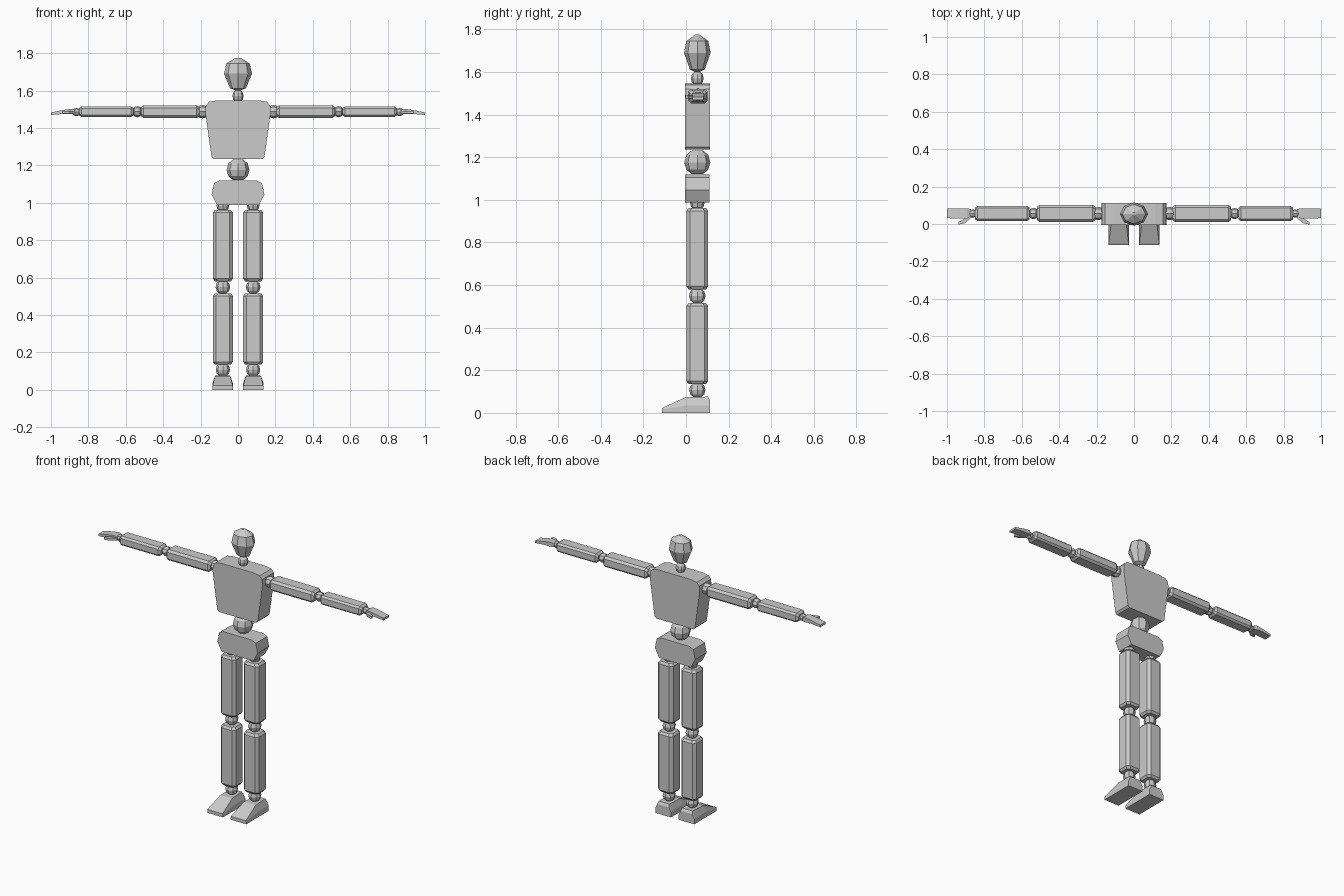
import bpy, bmesh
from math import sin, cos, pi
from mathutils import Vector

if "Cube" in bpy.data.objects:
    bpy.data.objects.remove(bpy.data.objects["Cube"])

CY = 0.053  # depth centre of the body


def loft(name, rings, mirror=False):
    """Skin a list of equal-length point rings, cap both ends."""
    bm = bmesh.new()
    loops = [[bm.verts.new(p) for p in r] for r in rings]
    n = len(rings[0])
    for a, b in zip(loops, loops[1:]):
        for i in range(n):
            j = (i + 1) % n
            bm.faces.new((a[i], a[j], b[j], b[i]))
    bm.faces.new(loops[0][::-1])
    bm.faces.new(loops[-1])
    bmesh.ops.recalc_face_normals(bm, faces=bm.faces)
    me = bpy.data.meshes.new(name)
    bm.to_mesh(me)
    bm.free()
    ob = bpy.data.objects.new(name, me)
    bpy.context.collection.objects.link(ob)
    if mirror:
        m = ob.modifiers.new("mirror", 'MIRROR')
        m.use_axis[0] = True
        m.use_clip = m.use_mirror_merge = False
    return ob


def orient(u, v, t, axis, c):
    """Place section coords (u, v) at distance t along x or z."""
    return Vector((c[0] + u, c[1] + v, t)) if axis == 'z' else Vector((t, c[0] + u, c[1] + v))


def ball(name, profile, c, axis='z', sx=1.0, sy=1.0, mirror=False):
    """Eight-sided turned shape from (radius, position) pairs."""
    rings = [[orient(r * sx * cos(i * pi / 4), r * sy * sin(i * pi / 4), t, axis, c)
              for i in range(8)] for r, t in profile]
    return loft(name, rings, mirror)


def joint(name, c, t, r, h, axis='z', mirror=True):
    prof = [(r * .45, t - h), (r * .85, t - h * .62), (r, t),
            (r * .85, t + h * .62), (r * .45, t + h)]
    return ball(name, prof, c, axis, mirror=mirror)


def limb(name, c, hu, hv, ch, t0, t1, axis):
    """Bar with chamfered long edges and slightly tapered ends."""
    def sec(t, d):
        a, b = hu - d, hv - d
        pts = [(a, -b + ch), (a, b - ch), (a - ch, b), (-a + ch, b),
               (-a, b - ch), (-a, -b + ch), (-a + ch, -b), (a - ch, -b)]
        return [orient(u, v, t, axis, c) for u, v in pts]
    e = 0.014
    return loft(name, [sec(t0, .01), sec(t0 + e, 0), sec(t1 - e, 0), sec(t1, .01)], True)


def slab(name, half, y0, y1):
    """Symmetric front outline extruded in depth."""
    pts = half + [(-x, z) for x, z in reversed(half)]
    return loft(name, [[(x, y, z) for x, z in pts] for y in (y0, y1)])


# head and neck
ball("head", [(.012, 1.60), (.042, 1.612), (.075, 1.69), (.062, 1.745), (.012, 1.775)],
     (0, CY), sy=.83)
joint("neck", (0, CY), 1.57, .03, .03, mirror=False)

# trunk
slab("torso", [(.13, 1.235), (.142, 1.247), (.175, 1.485), (.172, 1.52), (.155, 1.54), (.115, 1.547)],
     -.005, .113)
joint("waist", (0, CY), 1.176, .061, .055, mirror=False)
slab("pelvis", [(.112, .988), (.141, 1.045), (.128, 1.105), (.10, 1.118)], -.005, .11)

# legs
LEG = (.081, CY)
joint("hip", LEG, .985, .034, .03)
limb("thigh", LEG, .053, .051, .017, .58, .962, 'z')
joint("knee", LEG, .549, .039, .034)
limb("shin", LEG, .053, .051, .017, .135, .516, 'z')
joint("ankle", LEG, .107, .038, .034)


# feet: side sections from toe to heel
def foot_section(y, top_w, z_mid, z_top):
    x, w = .082, .055
    return [(x - w, y, 0), (x + w, y, 0), (x + w, y, z_mid),
            (x + top_w, y, z_top), (x - top_w, y, z_top), (x - w, y, z_mid)]


rings = [foot_section(-.112, .053, .010, .022), foot_section(-.102, .052, .018, .028),
         foot_section(0, .041, .034, .074), foot_section(.103, .037, .034, .076),
         foot_section(.112, .041, .032, .06)]
loft("foot", rings, True)

# arms
ARM = (.056, 1.487)
joint("shoulder", ARM, .19, .036, .03, 'x')
limb("upper_arm", ARM, .046, .034, .013, .207, .518, 'x')
joint("elbow", ARM, .538, .03, .024, 'x')
limb("forearm", ARM, .041, .029, .011, .558, .85, 'x')
joint("wrist", (.056, 1.485), .863, .022, .02, 'x')

# hands: palm tapering to flat fingers, with a small thumb
palm = [(.872, .022, 1.475, 1.496), (.892, .027, 1.474, 1.502),
        (.935, .027, 1.475, 1.496), (1.0, .026, 1.469, 1.483)]
loft("hand", [[(x, CY + .004 - w, b), (x, CY + .004 + w, b), (x, CY + .004 + w, t),
               (x, CY + .004 - w, t)] for x, w, b, t in palm], True)
thumb = [(.872, .032, .05), (.905, .004, .03), (.938, -.003, .010)]
loft("thumb", [[(x, a, 1.476), (x, b, 1.476), (x, b, 1.491), (x, a, 1.491)]
               for x, a, b in thumb], True)
